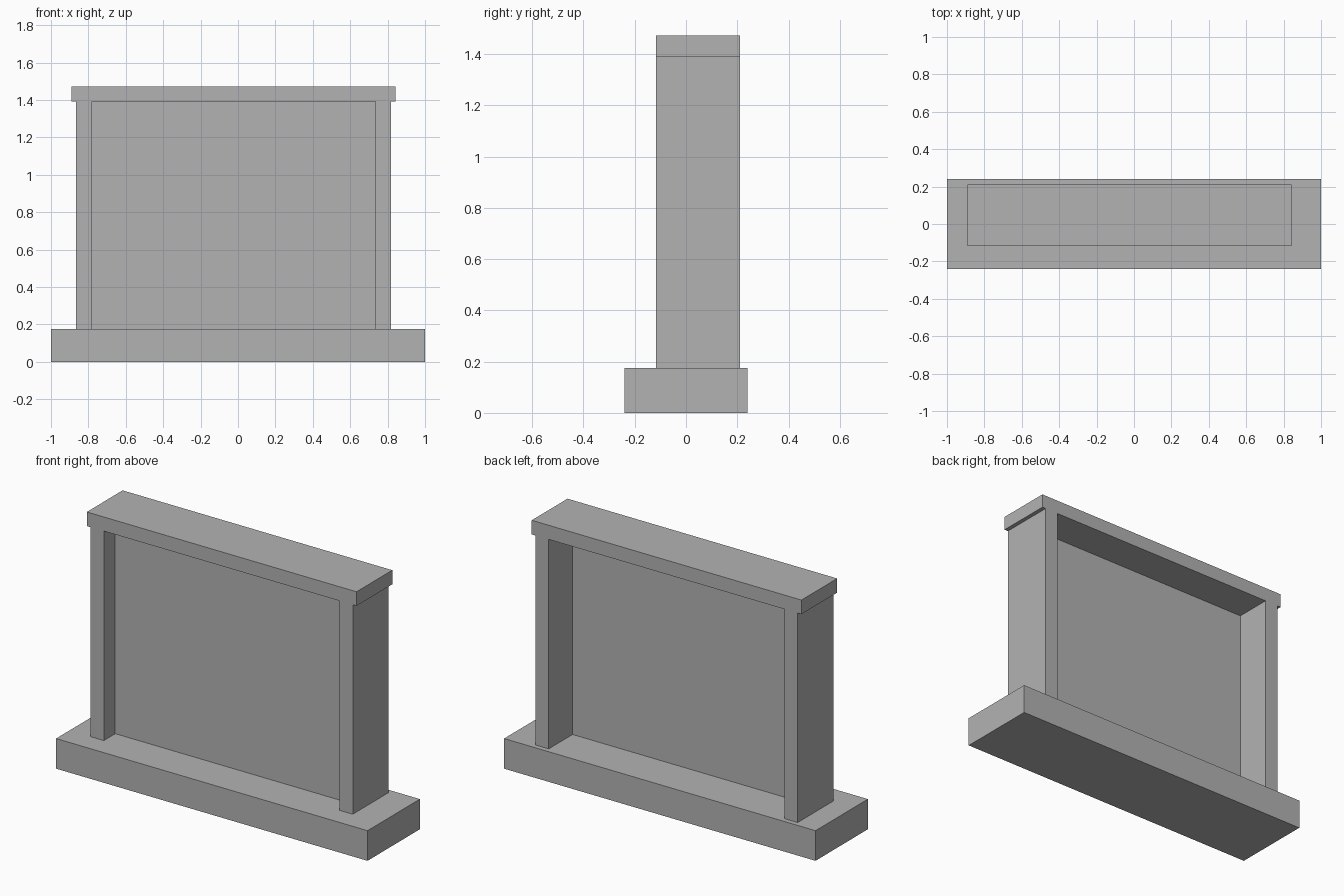
import bpy

# Remove the default cube only
cube = bpy.data.objects.get("Cube")
if cube:
    bpy.data.objects.remove(cube, do_unlink=True)

# Single plain grey
grey = bpy.data.materials.new("plain_grey")
grey.use_nodes = True
colour = (0.45, 0.45, 0.45, 1)
grey.diffuse_color = colour
grey.node_tree.nodes["Principled BSDF"].inputs["Base Color"].default_value = colour


def box(name, x, y, z):
    """Flat-faced box given its (min, max) range on each axis."""
    spans = (x, y, z)
    bpy.ops.mesh.primitive_cube_add(size=1, location=[(a + b) / 2 for a, b in spans])
    ob = bpy.context.object
    ob.name = ob.data.name = name
    for v in ob.data.vertices:
        for i, (a, b) in enumerate(spans):
            v.co[i] *= b - a
    ob.data.materials.append(grey)
    return ob


BASE_TOP, POST_TOP, CAP_TOP = 0.175, 1.391, 1.473
DEPTH = (-0.117, 0.211)     # shared depth of posts and cap
CENTRE = -0.023             # frame sits slightly off centre
INNER, OUTER, OVERHANG = 0.757, 0.842, 0.866

# Plinth
box("base", (-1, 1), (-0.24, 0.24), (0, BASE_TOP))

# Side posts
for name, side in (("left_post", 1), ("right_post", -1)):
    edges = sorted((CENTRE + side * INNER, CENTRE + side * OUTER))
    box(name, edges, DEPTH, (BASE_TOP, POST_TOP))

# Overhanging top beam
box("top_cap", (CENTRE - OVERHANG, CENTRE + OVERHANG), DEPTH, (POST_TOP, CAP_TOP))

# Thin panel recessed between the posts
box("panel", (CENTRE - INNER, CENTRE + INNER), (-0.012, -0.008), (BASE_TOP, POST_TOP))
